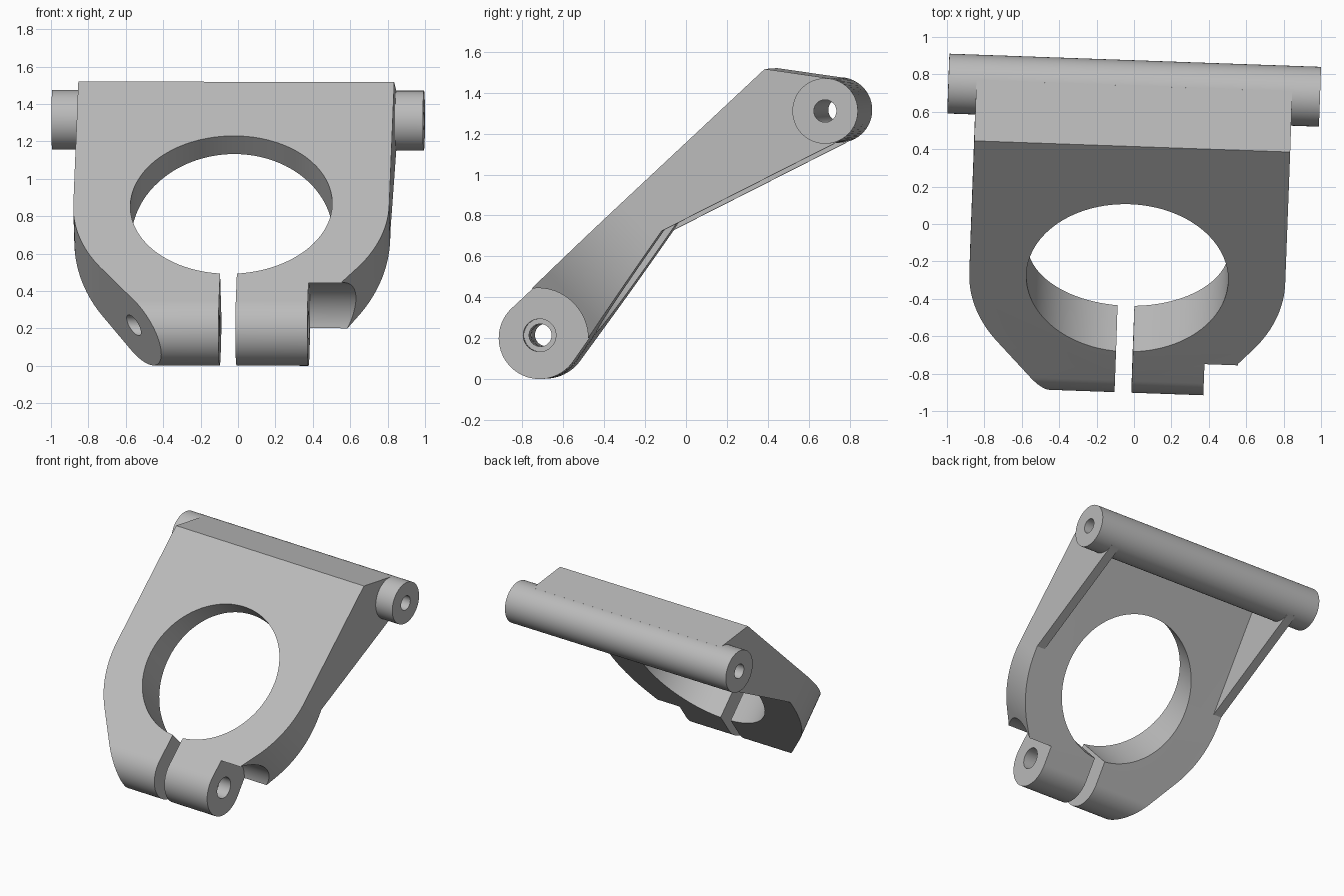
import bpy, bmesh
from math import radians, sin, cos, atan2, acos, hypot, pi
from mathutils import Vector, Matrix

cube = bpy.data.objects.get("Cube")
if cube:
    bpy.data.objects.remove(cube)

X, Y, Z = Vector((1, 0, 0)), Vector((0, 1, 0)), Vector((0, 0, 1))
MID = -0.028                                   # symmetry plane across the width
HALF = 0.845                                   # half width of the plate
FOOT, FOOT_R = (-0.702, 0.203), 0.2            # clamp end (y, z)
TUBE, TUBE_R = (0.715, 1.315), 0.16            # pivot tube (y, z)
RIDGE, KNEE = (0.414, 1.52), (-0.09, 0.728)

metal = bpy.data.materials.new("grey metal")
metal.use_nodes = True
grey = (0.5, 0.5, 0.5, 1)
metal.diffuse_color = grey
metal.node_tree.nodes["Principled BSDF"].inputs["Base Color"].default_value = grey


def prism(name, pts, a, b, axis, lo, hi, origin=Vector()):
    """Extrude a closed 2D outline in the (a, b) plane along axis."""
    bm = bmesh.new()
    base = [bm.verts.new(origin + a * p + b * q + axis * lo) for p, q in pts]
    face = bm.faces.new(base)
    ext = bmesh.ops.extrude_face_region(bm, geom=[face])["geom"]
    bmesh.ops.translate(bm, vec=axis * (hi - lo),
                        verts=[v for v in ext if isinstance(v, bmesh.types.BMVert)])
    bmesh.ops.recalc_face_normals(bm, faces=bm.faces)
    mesh = bpy.data.meshes.new(name)
    bm.to_mesh(mesh)
    bm.free()
    mesh.materials.append(metal)
    ob = bpy.data.objects.new(name, mesh)
    bpy.context.collection.objects.link(ob)
    return ob


def arc(center, r, start, end, n):
    return [(center[0] + r * cos(start + (end - start) * i / n),
             center[1] + r * sin(start + (end - start) * i / n)) for i in range(n + 1)]


def rod(name, center, r, lo, hi):
    return prism(name, arc(center, r, 0, 2 * pi, 72)[:-1], Y, Z, X, lo, hi)


def tangent(center, r, p, side):
    """Angle at which a line from p touches a circle."""
    dy, dz = p[0] - center[0], p[1] - center[1]
    return atan2(dz, dy) + side * acos(r / hypot(dy, dz))


def on(center, r, ang):
    return (center[0] + r * cos(ang), center[1] + r * sin(ang))


def combine(target, tool, operation):
    mod = target.modifiers.new(tool.name, "BOOLEAN")
    mod.operation, mod.solver, mod.object = operation, "EXACT", tool
    tool.hide_render = True
    bpy.context.view_layer.objects.active = target
    bpy.ops.object.modifier_apply(modifier=mod.name)
    bpy.data.objects.remove(tool)


# Side profile: front slope, top slab, rib edge, back slope, rounded clamp end
front = tangent(FOOT, FOOT_R, RIDGE, 1)
back = tangent(FOOT, FOOT_R, KNEE, -1)
profile = [RIDGE,
           on(TUBE, TUBE_R, tangent(TUBE, TUBE_R, RIDGE, -1)),
           on(TUBE, TUBE_R, tangent(TUBE, TUBE_R, KNEE, 1)),
           KNEE] + arc(FOOT, FOOT_R, back, front - 2 * pi, 48)
body = prism("clamp_bracket", profile, Y, Z, X, -1.1, 1.1)

# Plate frame: centre of the ring, direction up the slope, direction into the plate
up = Vector((0, sin(front), -cos(front)))
into = Vector((0, -cos(front), -sin(front)))
ridge = Vector((MID, *RIDGE))
ring = ridge - up * 0.963

# Plan outline: straight sides, rounded shoulders, slanted left flank
lean = radians(36)
left = arc((0, 0), HALF, pi, pi + lean, 24)
right = arc((0, 0), HALF, -lean, 0, 24)
outline = [(-HALF, 1.6)] + left + [(-0.172, -1.2), (0.609, -1.2), (0.609, -0.6)] \
    + right + [(HALF, 1.6)]
combine(body, prism("outline", outline, X, up, into, -0.5, 1.3, ring), "INTERSECT")

# Pocket between the two back ribs
pocket = [KNEE, (0.387, 1.405), (0.715, 1.36), (1.0, 1.2), (0.4, 0.5)]
inner = HALF - 0.07
combine(body, prism("pocket", pocket, Y, Z, X, MID - inner, MID + inner), "DIFFERENCE")

# Ring opening and clamp slit
combine(body, prism("opening", arc((0, 0), 0.54, 0, 2 * pi, 96)[:-1],
                    X, up, into, -0.5, 1.3, ring), "DIFFERENCE")
slit = [(-0.045, -1.3), (0.045, -1.3), (0.045, -0.2), (-0.045, -0.2)]
combine(body, prism("slit", slit, X, up, into, -0.5, 1.3, ring), "DIFFERENCE")

# Round notch for the screw head, then the screw hole with its counterbore
combine(body, rod("notch", FOOT, 0.245, 0.402, 1.2), "DIFFERENCE")
screw = (FOOT[0], 0.217)
combine(body, rod("screw_hole", screw, 0.055, -1.2, 1.2), "DIFFERENCE")
combine(body, rod("counterbore", screw, 0.08, 0.3, 0.6), "DIFFERENCE")

# Pivot tube and its bore
combine(body, rod("tube", TUBE, TUBE_R, MID - 0.994, MID + 0.994), "UNION")
combine(body, rod("bore", TUBE, 0.055, -1.2, 1.2), "DIFFERENCE")

# Slight turn of the whole bracket
body.data.transform(Matrix.Rotation(radians(-2.03), 4, "Z") @ Matrix.Rotation(radians(0.15), 4, "Y"))
low = min(v.co.z for v in body.data.vertices)
body.data.transform(Matrix.Translation((0, 0, -low)))

bpy.ops.object.select_all(action="DESELECT")
body.select_set(True)
bpy.context.view_layer.objects.active = body
bpy.ops.object.shade_smooth_by_angle(angle=radians(25))
